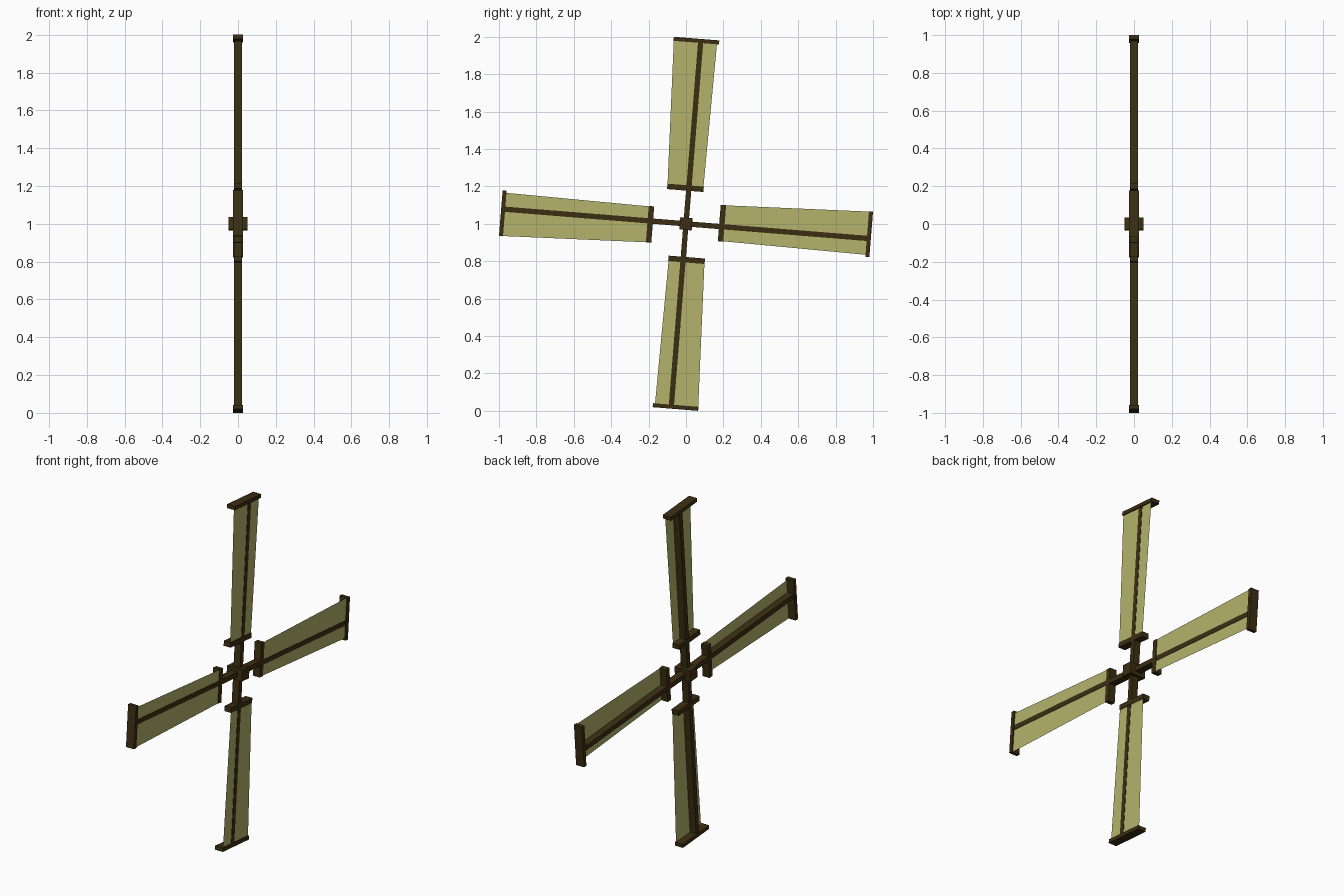
import bpy, math
from mathutils import Matrix, Vector

if "Cube" in bpy.data.objects:
    bpy.data.objects.remove(bpy.data.objects["Cube"])

def material(name, rgb):
    m = bpy.data.materials.new(name)
    m.diffuse_color = (*rgb, 1)
    m.use_nodes = True
    m.node_tree.nodes["Principled BSDF"].inputs["Base Color"].default_value = m.diffuse_color
    return m

WOOD = material("dark_wood", (0.045, 0.027, 0.006))
CLOTH = material("sail_cloth", (0.45, 0.45, 0.15))
TILT = math.radians(-4.6)

def add_mesh(name, verts, faces, mat, turn):
    xf = Matrix.Translation((0, 0, 1)) @ Matrix.Rotation(turn, 4, 'X')
    me = bpy.data.meshes.new(name)
    me.from_pydata([xf @ Vector(v) for v in verts], [], faces)
    me.materials.append(mat)
    ob = bpy.data.objects.new(name, me)
    bpy.context.collection.objects.link(ob)
    return ob

def box(name, x, y, z, turn):
    verts = [(a, b, c) for a in x for b in y for c in z]
    faces = [(0, 1, 3, 2), (4, 6, 7, 5), (0, 4, 5, 1),
             (2, 3, 7, 6), (0, 2, 6, 4), (1, 5, 7, 3)]
    return add_mesh(name, verts, faces, WOOD, turn)

# Central hub
box("hub", (-0.05, 0.05), (-0.033, 0.033), (-0.033, 0.033), TILT)

# Four identical arms around the hub
for i in range(4):
    turn = TILT + i * math.pi / 2
    box(f"spar_{i}", (-0.021, 0.021), (-0.014, 0.014), (0.02, 0.975), turn)
    box(f"inner_bar_{i}", (-0.022, 0.022), (-0.116, 0.079), (0.177, 0.206), turn)
    box(f"outer_bar_{i}", (-0.026, 0.026), (-0.145, 0.099), (0.97, 0.9915), turn)
    # Tapered flat sail near the +x face of the spar
    s = 0.019
    add_mesh(f"sail_{i}",
             [(s, -0.115, 0.195), (s, 0.077, 0.195), (s, 0.088, 0.98), (s, -0.144, 0.98)],
             [(0, 1, 2, 3)], CLOTH, turn)
